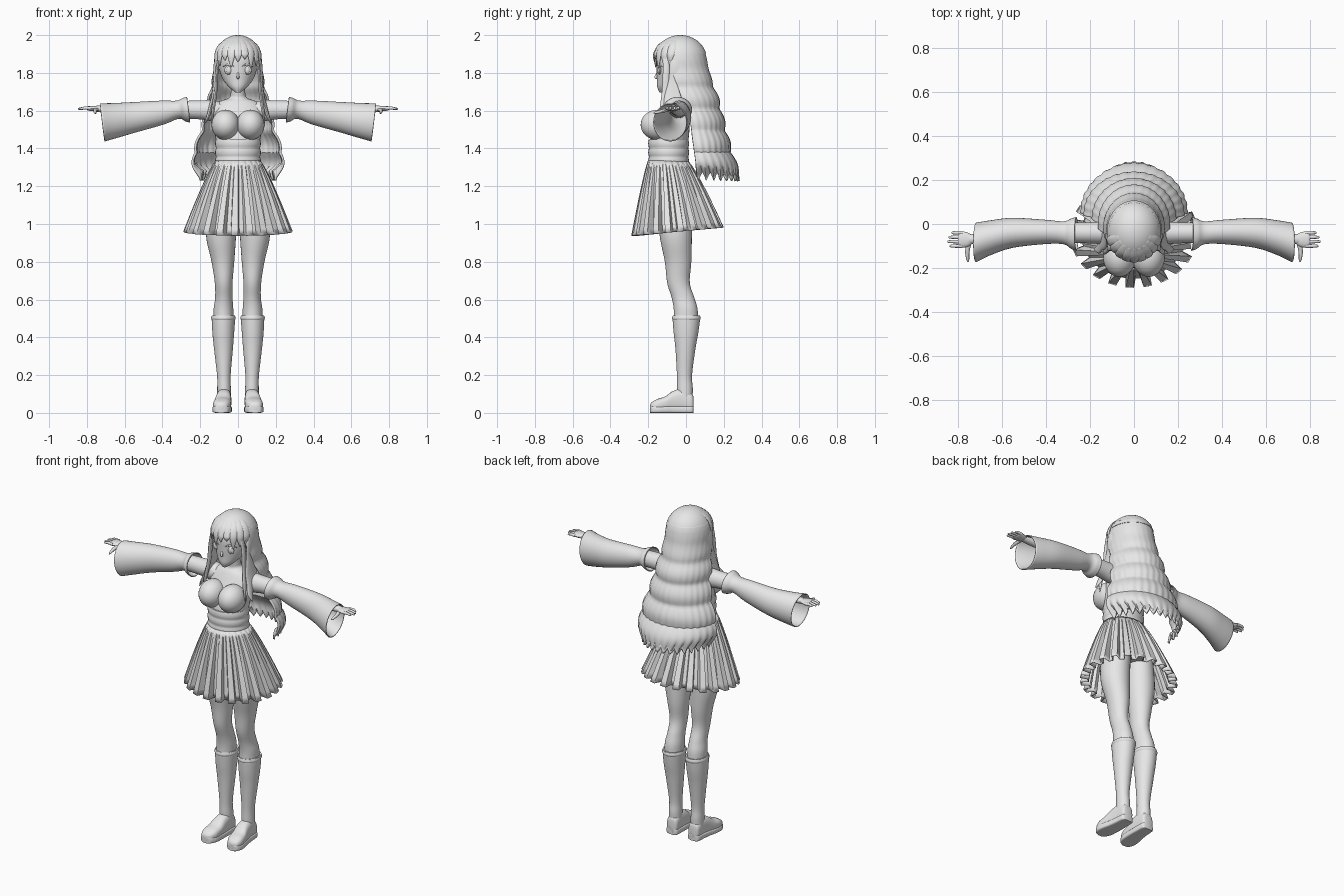
import bpy
import bmesh
import math
from mathutils import Vector

cube = bpy.data.objects.get("Cube")
if cube:
    bpy.data.objects.remove(cube, do_unlink=True)

grey = bpy.data.materials.new("plain_grey")
grey.use_nodes = True
grey.diffuse_color = (.8, .8, .8, 1)
grey.node_tree.nodes["Principled BSDF"].inputs["Base Color"].default_value = (.8, .8, .8, 1)

X, Y, Z = Vector((1, 0, 0)), Vector((0, 1, 0)), Vector((0, 0, 1))


def finish(name, bm, mirror=False, thickness=0, angle=40):
    """Turn a bmesh into a shaded object with optional shell and mirror."""
    bmesh.ops.recalc_face_normals(bm, faces=bm.faces)
    mesh = bpy.data.meshes.new(name)
    bm.to_mesh(mesh)
    bm.free()
    mesh.materials.append(grey)
    obj = bpy.data.objects.new(name, mesh)
    bpy.context.collection.objects.link(obj)
    bpy.ops.object.select_all(action="DESELECT")
    obj.select_set(True)
    bpy.context.view_layer.objects.active = obj
    bpy.ops.object.shade_smooth_by_angle(angle=math.radians(angle))
    if thickness:
        shell = obj.modifiers.new("shell", "SOLIDIFY")
        shell.thickness = thickness
        shell.offset = -1
    if mirror:
        obj.modifiers.new("mirror", "MIRROR").use_mirror_merge = False
    return obj


def skin(name, rows, closed=True, caps=True, **options):
    """Bridge rows of points into a surface."""
    bm = bmesh.new()
    rings = [[bm.verts.new(p) for p in row] for row in rows]
    count = len(rings[0])
    for a, b in zip(rings, rings[1:]):
        for i in range(count if closed else count - 1):
            j = (i + 1) % count
            bm.faces.new((a[i], a[j], b[j], b[i]))
    if caps:
        bm.faces.new(rings[0])
        bm.faces.new(rings[-1])
    return finish(name, bm, **options)


def smooth_path(stations, steps):
    """Resample stations with a Catmull-Rom spline."""
    last = len(stations) - 1
    result = []
    for i in range(last):
        four = [stations[min(max(i + k, 0), last)] for k in (-1, 0, 1, 2)]
        for s in range(steps):
            t = s / steps
            result.append([b + .5 * t * (c - a + t * (2 * a - 5 * b + 4 * c - d + t * (3 * (b - c) + d - a)))
                           for a, b, c, d in zip(*four)])
    return result + [list(stations[-1])]


def tube(name, stations, u=X, v=Y, steps=5, sides=32, power=1, **options):
    """Loft ellipses; each station is x, y, z, radius along u, radius along v."""
    rows = []
    for x, y, z, ru, rv in smooth_path(stations, steps):
        row = []
        for i in range(sides):
            a = math.tau * i / sides
            c, s = math.cos(a), math.sin(a)
            row.append(Vector((x, y, z)) + u * ru * math.copysign(abs(c) ** power, c)
                       + v * rv * math.copysign(abs(s) ** power, s))
        rows.append(row)
    return skin(name, rows, **options)


def ball(name, centre, radii, **options):
    bm = bmesh.new()
    bmesh.ops.create_uvsphere(bm, u_segments=32, v_segments=20, radius=1)
    bmesh.ops.scale(bm, vec=radii, verts=bm.verts)
    bmesh.ops.translate(bm, vec=centre, verts=bm.verts)
    return finish(name, bm, **options)


# Head and face
tube("head", [(0, -.125, 1.697, .014, .016), (0, -.1, 1.725, .048, .052), (0, -.062, 1.765, .08, .092),
              (0, -.045, 1.82, .1, .112), (0, -.04, 1.88, .105, .115), (0, -.035, 1.95, .08, .09),
              (0, -.035, 1.975, .04, .045)])
ball("eyes", (.048, -.14, 1.815), (.024, .009, .024), mirror=True)
ball("irises", (.048, -.146, 1.815), (.013, .006, .018), mirror=True)
tube("eyelashes", [(.018, -.153, 1.83, .002, .002), (.046, -.15, 1.846, .005, .004),
                   (.08, -.127, 1.832, .002, .002)], u=Z, sides=8, mirror=True)
tube("nose", [(0, -.148, 1.81, .004, .003), (0, -.16, 1.777, .007, .008), (0, -.15, 1.766, .003, .003)], sides=12)
ball("mouth", (0, -.142, 1.738), (.016, .005, .004))

# Torso with neck, and the bust
tube("torso", [(0, -.06, 1.08, .13, .1), (0, -.075, 1.2, .145, .115), (0, -.09, 1.31, .115, .1),
               (0, -.093, 1.4, .112, .098), (0, -.085, 1.46, .12, .1), (0, -.07, 1.53, .13, .09),
               (0, -.05, 1.6, .135, .072), (0, -.04, 1.645, .105, .055), (0, -.035, 1.668, .048, .042),
               (0, -.04, 1.7, .038, .038), (0, -.045, 1.77, .038, .038)])
ball("bust", (.066, -.15, 1.525), (.074, .09, .08), mirror=True)

# Waistband with stacked folds
band = []
for i in range(13):
    z = 1.31 + .0115 * i
    bulge = .004 * abs(math.sin(math.pi * i / 4))
    band.append((0, -.092, z, .117 + bulge, .104 + bulge))
tube("waistband", band, steps=2)

# Pleated skirt
pleats = 22
rows = []
for r in range(13):
    t = r / 12
    flare = t ** .85
    row = []
    for p in range(pleats):
        for step, outer in ((.04, 1), (.5, 1), (.6, 0), (.94, 0)):
            a = math.tau * (p + step) / pleats
            k = 1 if outer else 1 - .17 * t ** .6
            y = -.095 + .05 * flare + (.107 + .138 * flare) * k * math.sin(a)
            x = (.12 + .17 * flare) * k * math.cos(a)
            row.append((x, y, 1.335 - .375 * t + .022 * t * math.sin(a)))
    rows.append(row)
skin("skirt", rows, caps=False, thickness=.004, angle=25)

# Legs
tube("legs", [(.08, -.06, 1.14, .075, .09), (.09, -.055, .95, .08, .086), (.08, -.042, .8, .06, .07),
              (.076, -.04, .69, .047, .06), (.075, -.016, .61, .046, .06), (.077, -.002, .55, .052, .063),
              (.077, 0, .48, .052, .064)], mirror=True)

# Boots: shaft, rim, foot and sole
tube("boot_shafts", [(.076, .002, .513, .056, .067), (.077, .002, .508, .062, .073), (.078, 0, .43, .058, .066),
                     (.077, -.003, .34, .05, .053), (.075, -.008, .2, .036, .04), (.074, -.006, .13, .036, .042),
                     (.074, -.006, .06, .036, .04)], mirror=True)
tube("boot_rims", [(.077, .002, .49, .06, .071), (.077, .002, .5, .065, .076), (.077, .002, .513, .062, .073)],
     mirror=True)
foot = [(.073, .04, .045, .018, .035), (.073, .03, .055, .034, .05), (.074, -.02, .067, .038, .06),
        (.077, -.07, .06, .042, .055), (.082, -.11, .047, .046, .04), (.086, -.15, .04, .046, .034),
        (.089, -.18, .034, .033, .024), (.09, -.19, .03, .015, .014)]
tube("feet", foot, v=Z, power=.75, mirror=True)
tube("soles", [(x, y, .018, w + .003, .018) for x, y, z, w, h in foot], v=Z, power=.4, mirror=True)

# Arms, and wide detached sleeves with slanted hems
tube("arms", [(.07, -.04, 1.6, .05, .04), (.13, -.04, 1.6, .052, .055), (.2, -.04, 1.604, .048, .05),
              (.3, -.04, 1.605, .045, .046), (.5, -.04, 1.605, .038, .036), (.66, -.062, 1.608, .026, .024),
              (.75, -.07, 1.61, .022, .016)], u=Y, v=Z, mirror=True)
tube("sleeves", [(.262, -.045, 1.605, .077, .068), (.285, -.044, 1.605, .069, .062), (.32, -.04, 1.605, .052, .048),
                 (.4, -.036, 1.59, .055, .063), (.55, -.04, 1.565, .068, .08), (.65, -.062, 1.548, .079, .092),
                 (.718, -.084, 1.538, .09, .101)], u=Y, v=Z + X * .12, caps=False, thickness=.005, mirror=True)

# Hands
tube("palms", [(.735, -.07, 1.61, .02, .014), (.76, -.071, 1.611, .034, .014), (.79, -.07, 1.612, .036, .012),
               (.8, -.07, 1.612, .03, .008)], u=Y, v=Z, sides=16, mirror=True)
for i, reach in enumerate((.83, .843, .848, .838)):
    y = -.04 - .02 * i
    tube(f"fingers_{i + 1}", [(.78, y, 1.612, .009, .009), (.81, y, 1.614, .008, .008),
                              (reach - .006, y, 1.61, .006, .006), (reach, y, 1.609, .002, .002)],
         u=Y, v=Z, sides=10, mirror=True)
tube("thumbs", [(.75, -.09, 1.605, .012, .01), (.757, -.125, 1.598, .01, .009), (.755, -.16, 1.59, .007, .007),
                (.753, -.172, 1.588, .002, .002)], v=Z, sides=10, mirror=True)

# Hair crown
crown = []
for i in range(15):
    a = math.radians(14 + 74 * i / 14)
    crown.append((0, -.03, 1.87 + .13 * math.sin(a), .126 * math.cos(a), .141 * math.cos(a)))
tube("hair_crown", crown, steps=1, sides=48)

# Long wavy back hair: z, half width, side y, depth, half angle in degrees
profile = [(1.93, .112, -.03, .126, 125), (1.87, .126, -.03, .141, 118), (1.77, .13, -.02, .148, 105),
           (1.65, .15, 0, .165, 95), (1.55, .173, .02, .17, 90), (1.45, .203, .035, .18, 90),
           (1.38, .227, .045, .19, 90), (1.31, .225, .055, .205, 90), (1.26, .2, .065, .215, 90)]
rows = []
stations = smooth_path(profile, 9)
columns = 96
for r, (z, wide, side, deep, spread) in enumerate(stations):
    t = r / (len(stations) - 1)
    wave = .016 * abs(math.sin(math.pi * (1.84 - z) / .115)) * min(1, max(0, (1.84 - z) * 8))
    row = []
    for c in range(columns + 1):
        a = math.radians(spread) * (2 * c / columns - 1)
        strand = 1 + .012 * t * math.cos(math.tau * c / 6)
        jag = .045 * t ** 10 * abs(c % 6 - 3) / 3
        row.append(((wide + wave) * strand * math.sin(a),
                    side + (deep + wave) * strand * math.cos(a), z - jag + .015 * t ** 8))
    rows.append(row)
skin("back_hair", rows, closed=False, caps=False, thickness=.012)

# Fringe of pointed locks
for i in range(9):
    f = math.radians(-68 + 17 * i)
    tip = 1.835 + .022 * (i % 3) - .0004 * abs(math.degrees(f))
    out = Vector((math.sin(f), -math.cos(f), 0))
    across = Vector((math.cos(f), math.sin(f), 0))
    lock = []
    for z, k, wide in ((1.975, .57, .012), (1.945, .83, .021), (1.905, .98, .022),
                       (.5 * (1.905 + tip), 1.01, .014), (tip, .99, .001)):
        lock.append((.124 * k * out.x, -.03 + .138 * k * out.y, z, wide, .3 * wide + .001))
    tube(f"fringe_lock_{i + 1}", lock, u=across, v=out, sides=10, steps=4)

# Long locks framing the face and falling over the shoulders
tube("side_locks", [(.1, -.05, 1.92, .02, .008), (.118, -.055, 1.85, .03, .01), (.121, -.05, 1.76, .042, .01),
                    (.13, -.058, 1.68, .055, .011), (.144, -.08, 1.62, .04, .011), (.16, -.11, 1.565, .024, .009),
                    (.18, -.115, 1.525, .003, .002)], u=Y, v=X, sides=16, mirror=True)
tube("front_locks", [(.096, -.105, 1.9, .016, .007), (.112, -.105, 1.8, .018, .008), (.118, -.11, 1.7, .018, .008),
                     (.132, -.125, 1.6, .014, .008), (.14, -.13, 1.52, .002, .002)], u=Y, v=X, sides=12, mirror=True)
